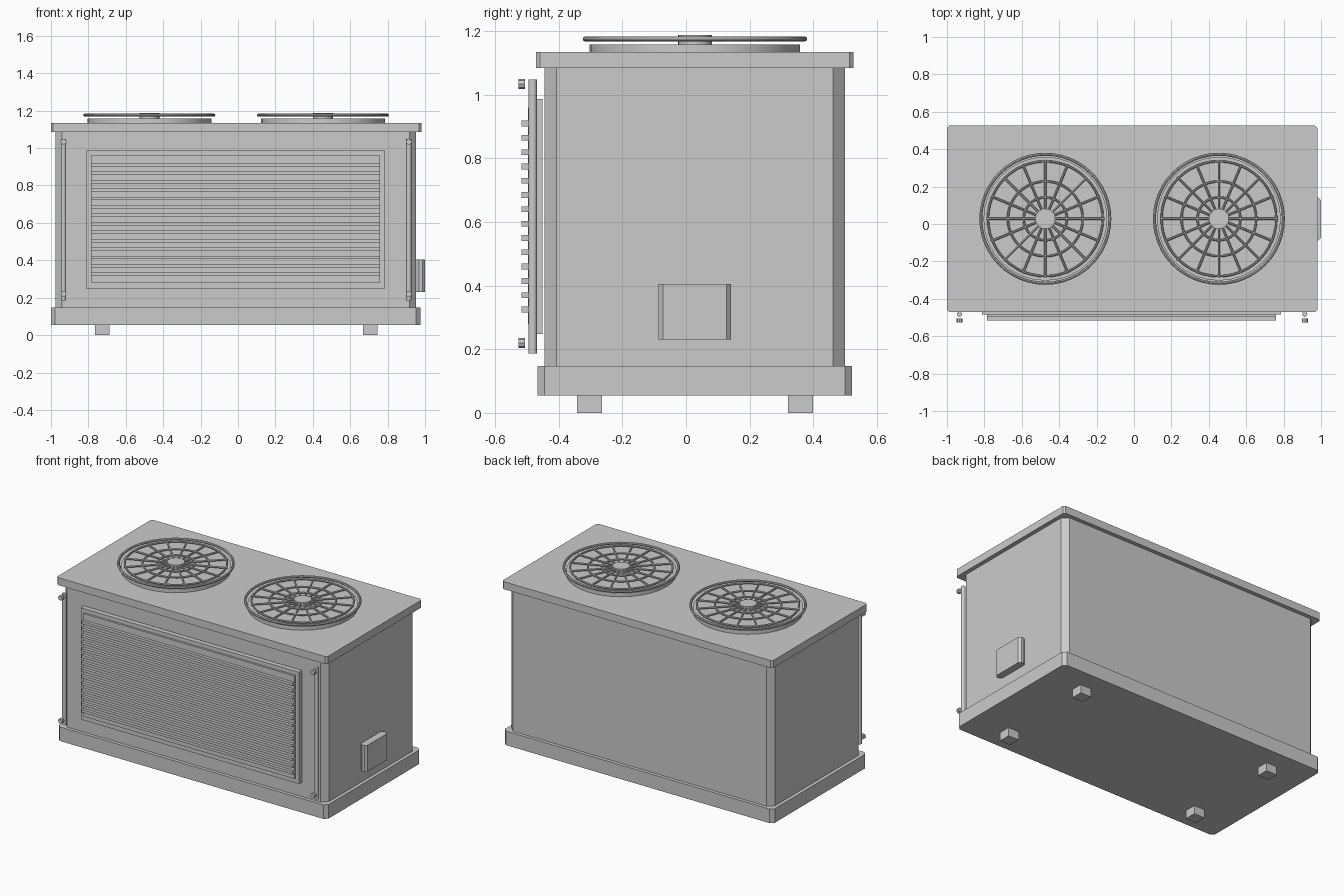
import bpy, bmesh, math
from mathutils import Matrix, Vector

if "Cube" in bpy.data.objects:
    bpy.data.objects.remove(bpy.data.objects["Cube"])

CX = -0.01   # centre line of the cabinet


def finish(name, bm, smooth=False):
    me = bpy.data.meshes.new(name)
    bmesh.ops.recalc_face_normals(bm, faces=bm.faces[:])
    bm.to_mesh(me)
    bm.free()
    ob = bpy.data.objects.new(name, me)
    bpy.context.collection.objects.link(ob)
    if smooth:
        bpy.ops.object.select_all(action='DESELECT')
        ob.select_set(True)
        bpy.context.view_layer.objects.active = ob
        bpy.ops.object.shade_smooth_by_angle(angle=math.radians(40))
    return ob


def add_box(bm, lo, hi):
    lo, hi = Vector(lo), Vector(hi)
    m = Matrix.Translation((lo + hi) / 2) @ Matrix.Diagonal((*(hi - lo), 1))
    bmesh.ops.create_cube(bm, size=1, matrix=m)


def box(name, lo, hi, chamfer=0):
    """Box with optional chamfer on its upright edges."""
    bm = bmesh.new()
    add_box(bm, lo, hi)
    if chamfer:
        up = [e for e in bm.edges
              if abs(e.verts[0].co.z - e.verts[1].co.z) > 1e-4]
        bmesh.ops.bevel(bm, geom=up, offset=chamfer, offset_type='OFFSET',
                        segments=1, profile=0.5, affect='EDGES')
    return finish(name, bm)


def add_rod(bm, a, b, r, seg):
    a, b = Vector(a), Vector(b)
    d = b - a
    m = Matrix.Translation((a + b) / 2) @ d.to_track_quat('Z', 'Y').to_matrix().to_4x4()
    bmesh.ops.create_cone(bm, cap_ends=True, segments=seg, radius1=r,
                          radius2=r, depth=d.length, matrix=m)


def rod(name, a, b, r, seg, smooth=False):
    bm = bmesh.new()
    add_rod(bm, a, b, r, seg)
    return finish(name, bm, smooth)


def add_ring(bm, c, R, r, seg=48, sides=8):
    rows = []
    for i in range(seg):
        t = math.tau * i / seg
        rows.append([])
        for j in range(sides):
            p = math.tau * j / sides
            q = R + r * math.cos(p)
            rows[-1].append(bm.verts.new((c[0] + q * math.cos(t),
                                          c[1] + q * math.sin(t),
                                          c[2] + r * math.sin(p))))
    for i in range(seg):
        a, b = rows[i], rows[(i + 1) % seg]
        for j in range(sides):
            k = (j + 1) % sides
            bm.faces.new((a[j], b[j], b[k], a[k]))


# Cabinet: base, body, lid
box("base_tray", (-1.0, -0.467, 0.055), (0.975, 0.522, 0.148), 0.022)
box("cabinet_body", (-0.977, -0.445, 0.148), (0.953, 0.5, 1.085), 0.037)
box("lid", (-1.0, -0.471, 1.085), (0.98, 0.526, 1.135), 0.012)

# Feet
for sx in (-1, 1):
    for y in (-0.303, 0.36):
        x = CX + sx * 0.716
        box("foot", (x - 0.039, y - 0.039, 0), (x + 0.039, y + 0.039, 0.055))

# Louvred front grille
box("grille_frame", (-0.812, -0.484, 0.248), (0.786, -0.452, 0.987))
box("grille_panel", (-0.785, -0.497, 0.28), (0.76, -0.484, 0.961))
bm = bmesh.new()
for i in range(14):
    z = 0.325 + i * 0.045
    add_box(bm, (-0.785, -0.517, z - 0.009), (0.76, -0.49, z + 0.009))
finish("louvres", bm)

# Upright front rods with end bolts
for sx in (-1, 1):
    x = CX + sx * 0.923
    rod("front_rod", (x, -0.482, 0.186), (x, -0.482, 1.049), 0.014, 12, True)
    for z in (0.22, 1.034):
        rod("rod_bolt", (x, -0.506, z), (x, -0.526, z), 0.016, 8)

# Service box on the right side
box("service_box", (0.953, -0.087, 0.231), (1.0, 0.142, 0.405), 0.014)

# Roof fans: plinth, guard rings, spokes, hub
for sx in (-1, 1):
    fx, fy = CX + sx * 0.464, 0.028
    rod("fan_plinth", (fx, fy, 1.135), (fx, fy, 1.159), 0.331, 32, True)
    bm = bmesh.new()
    add_ring(bm, (fx, fy, 1.176), 0.345, 0.008)
    for R in (0.115, 0.2, 0.307):
        add_ring(bm, (fx, fy, 1.176), R, 0.006)
    finish("fan_guard_rings", bm, True)
    bm = bmesh.new()
    for i in range(16):
        t = math.tau * i / 16
        c, s = math.cos(t), math.sin(t)
        add_rod(bm, (fx + 0.03 * c, fy + 0.03 * s, 1.176),
                (fx + 0.315 * c, fy + 0.315 * s, 1.176), 0.006, 8)
    finish("fan_guard_spokes", bm, True)
    rod("fan_hub", (fx, fy, 1.159), (fx, fy, 1.188), 0.053, 24, True)
